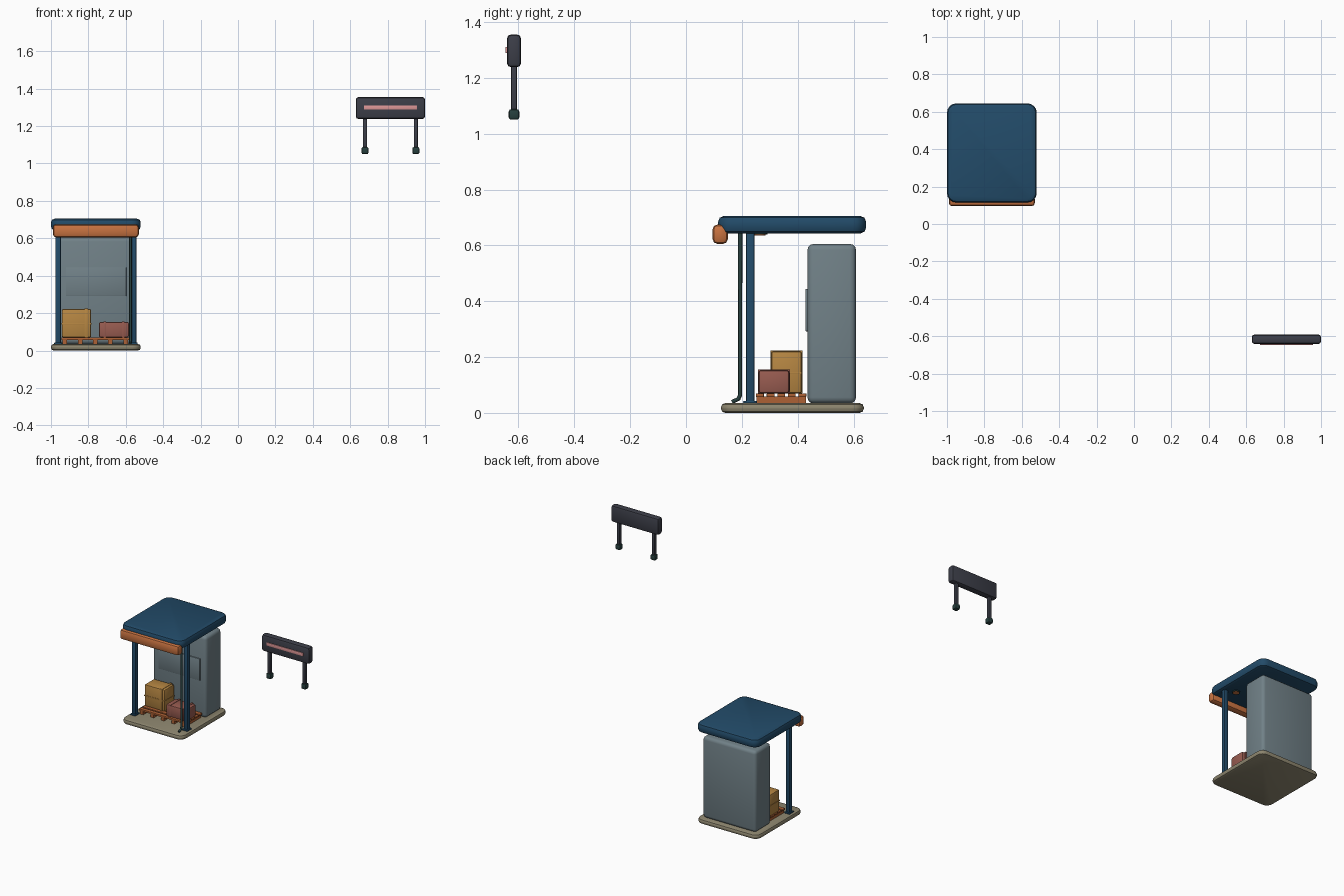
import bpy
import bmesh
import math

old = bpy.data.objects.get("Cube")
if old:
    bpy.data.objects.remove(old, do_unlink=True)


def material(name, r, g, b):
    m = bpy.data.materials.new(name)
    m.use_nodes = True
    m.diffuse_color = (r, g, b, 1)
    m.node_tree.nodes["Principled BSDF"].inputs["Base Color"].default_value = (r, g, b, 1)
    return m


BLUE = material("deep_blue", 0.016, 0.07, 0.14)
ORANGE = material("orange", 0.58, 0.17, 0.052)
GREY = material("blue_grey", 0.165, 0.22, 0.245)
STONE = material("stone", 0.27, 0.24, 0.16)
CARTON = material("carton_yellow", 0.47, 0.24, 0.055)
RED = material("case_red", 0.31, 0.105, 0.08)
CHARCOAL = material("charcoal", 0.045, 0.048, 0.065)
PINK = material("pink", 0.73, 0.31, 0.31)
TEAL = material("dark_teal", 0.02, 0.05, 0.048)
WOOD = material("pallet_wood", 0.42, 0.12, 0.035)


def finish(obj, mat):
    obj.data.materials.append(mat)
    bpy.context.collection.objects.link(obj)
    bpy.ops.object.select_all(action="DESELECT")
    obj.select_set(True)
    bpy.context.view_layer.objects.active = obj
    bpy.ops.object.shade_smooth_by_angle(angle=math.radians(32))
    return obj


def box(name, mat, xs, ys, zs, bevel=0.0, corner=0.0, segments=2):
    """Box from its extents; corner rounds the upright edges, bevel the rest."""
    bm = bmesh.new()
    bmesh.ops.create_cube(bm, size=1)
    for v in bm.verts:
        for i, (lo, hi) in enumerate((xs, ys, zs)):
            v.co[i] = lo if v.co[i] < 0 else hi
    if corner:
        upright = [e for e in bm.edges
                   if abs(e.verts[0].co.z - e.verts[1].co.z) > 1e-5]
        bmesh.ops.bevel(bm, geom=upright, offset=corner, segments=4,
                        profile=0.5, affect="EDGES")
    if bevel:
        edges = [e for e in bm.edges if not corner
                 or abs(e.verts[0].co.z - e.verts[1].co.z) < 1e-5]
        bmesh.ops.bevel(bm, geom=edges, offset=bevel, segments=segments,
                        profile=0.5, affect="EDGES")
    mesh = bpy.data.meshes.new(name)
    bm.to_mesh(mesh)
    bm.free()
    return finish(bpy.data.objects.new(name, mesh), mat)


def disc(name, mat, x, y, z0, z1, radius):
    bm = bmesh.new()
    bmesh.ops.create_cone(bm, cap_ends=True, segments=20, radius1=radius,
                          radius2=radius, depth=z1 - z0)
    bmesh.ops.translate(bm, verts=bm.verts, vec=(x, y, (z0 + z1) / 2))
    mesh = bpy.data.meshes.new(name)
    bm.to_mesh(mesh)
    bm.free()
    return finish(bpy.data.objects.new(name, mesh), mat)


def around(c, half):
    return (c - half, c + half)


CX = -0.76  # booth centre line

# Booth shell: floor, rear cabinet, roof and front fascia
box("floor_slab", STONE, around(CX, 0.24), (0.125, 0.637), (0, 0.035), 0.015, 0.045)
box("rear_cabinet", GREY, around(CX, 0.207), (0.435, 0.609), (0.034, 0.605), 0.022, segments=3)
box("cabinet_panel", GREY, (-0.92, -0.597), (0.428, 0.44), (0.292, 0.444), 0.002)
box("roof", BLUE, around(CX, 0.24), (0.115, 0.645), (0.643, 0.705), 0.02, 0.05)
box("front_fascia", ORANGE, around(CX, 0.23), (0.095, 0.15), (0.605, 0.675), 0.018)

# Front posts with foot plates, and lamps under the roof
for side, tag in ((-1, "right"), (1, "left")):
    x = CX + side * 0.202
    box(f"post_{tag}", BLUE, around(x, 0.015), around(0.23, 0.015), (0.034, 0.65), 0.004)
    box(f"post_foot_{tag}", BLUE, around(x, 0.021), around(0.23, 0.025), (0.034, 0.043), 0.003)
    lamp_x = CX + side * 0.14
    disc(f"lamp_rim_{tag}", TEAL, lamp_x, 0.265, 0.638, 0.648, 0.026)
    disc(f"lamp_lens_{tag}", ORANGE, lamp_x, 0.265, 0.636, 0.64, 0.02)

# Drain pipe with a kicked-out end
curve = bpy.data.curves.new("drain_pipe", "CURVE")
curve.dimensions = "3D"
curve.bevel_depth = 0.0075
curve.bevel_resolution = 2
curve.use_fill_caps = True
spline = curve.splines.new("POLY")
path = [(0.194, 0.648), (0.194, 0.065), (0.188, 0.05), (0.165, 0.039)]
spline.points.add(len(path) - 1)
for point, (y, z) in zip(spline.points, path):
    point.co = (-0.575, y, z, 1)
curve.materials.append(TEAL)
bpy.context.collection.objects.link(bpy.data.objects.new("drain_pipe", curve))

# Pallet: slats across, bearers and blocks beneath
for i in range(5):
    y = 0.265 + i * 0.038
    box(f"pallet_slat_{i + 1}", WOOD, (-0.945, -0.58), around(y, 0.014), (0.057, 0.07), 0.002)
for i in range(5):
    x = -0.925 + i * 0.081
    box(f"pallet_bearer_{i + 1}", WOOD, around(x, 0.012), (0.252, 0.43), (0.034, 0.058))

# Carton with tape bands
box("carton", CARTON, (-0.942, -0.785), (0.306, 0.414), (0.07, 0.221), 0.008)
box("carton_strap", CARTON, (-0.82, -0.802), (0.303, 0.417), (0.07, 0.224), 0.002)
box("carton_band", CARTON, (-0.944, -0.783), (0.304, 0.416), (0.139, 0.147), 0.001)

# Travel case with two straps
box("case", RED, (-0.744, -0.583), (0.26, 0.37), (0.07, 0.153), 0.01)
for i, x in enumerate((-0.713, -0.613)):
    box(f"case_strap_{i + 1}", RED, around(x, 0.007), (0.257, 0.373), (0.07, 0.156), 0.002)

# Free-standing sign on two legs
SX, SY = 0.815, -0.616
box("sign_board", CHARCOAL, around(SX, 0.185), around(SY, 0.025), (1.238, 1.355), 0.014)
box("sign_strip", PINK, around(SX, 0.141), (SY - 0.03, SY - 0.022), (1.289, 1.311), 0.001)
for side, tag in ((-1, "right"), (1, "left")):
    x = SX + side * 0.136
    box(f"sign_leg_{tag}", CHARCOAL, around(x, 0.011), around(SY, 0.011), (1.07, 1.245), 0.004)
    box(f"sign_foot_{tag}", TEAL, around(x, 0.019), around(SY, 0.019), (1.05, 1.088), 0.009)
